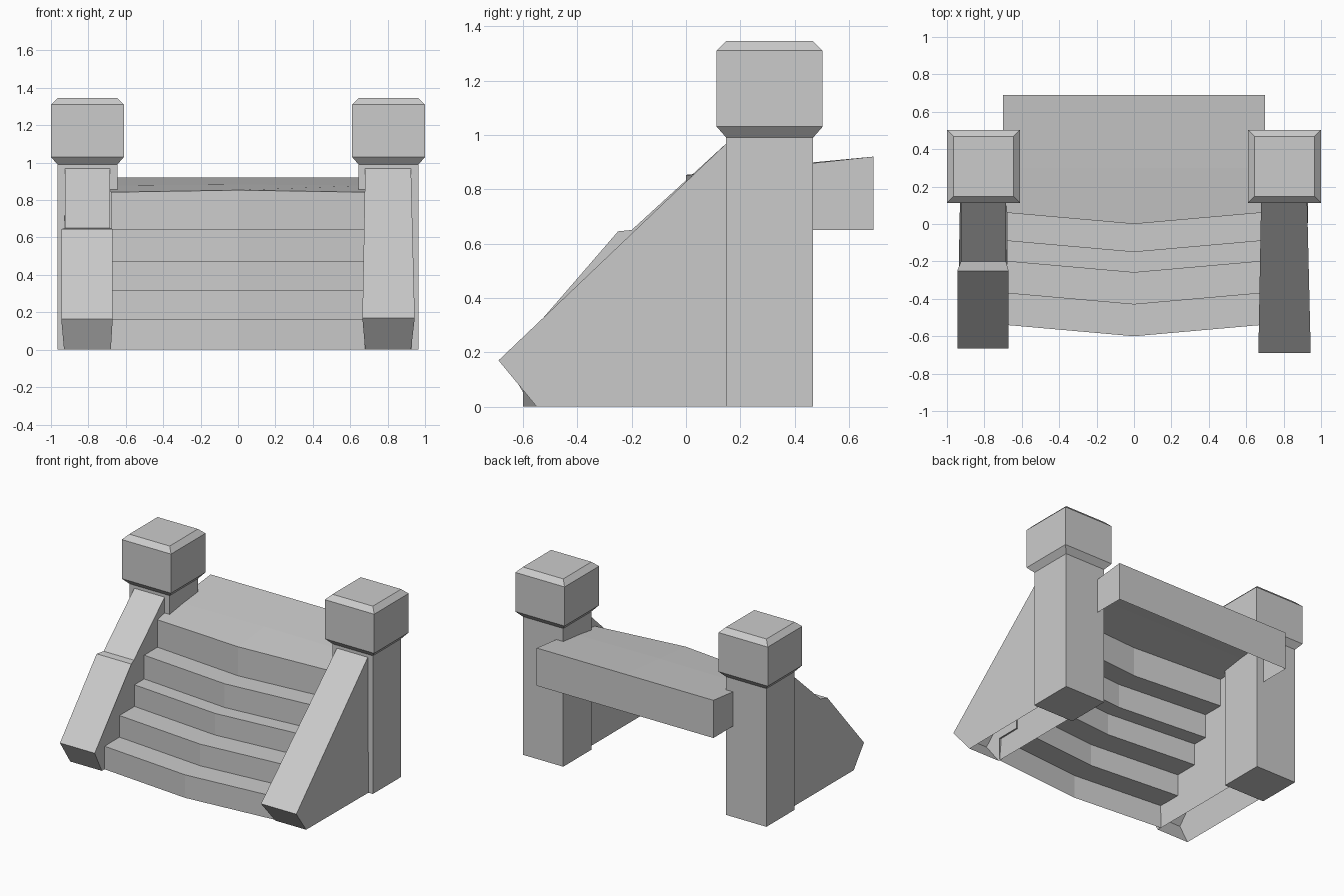
import bpy
import bmesh

if "Cube" in bpy.data.objects:
    bpy.data.objects.remove(bpy.data.objects["Cube"], do_unlink=True)

stone = bpy.data.materials.new("grey_stone")
stone.use_nodes = True
GREY = (0.6, 0.6, 0.6, 1)
stone.diffuse_color = GREY
stone.node_tree.nodes["Principled BSDF"].inputs["Base Color"].default_value = GREY


def make_object(name, bm):
    mesh = bpy.data.meshes.new(name)
    bm.to_mesh(mesh)
    bm.free()
    mesh.materials.append(stone)
    obj = bpy.data.objects.new(name, mesh)
    bpy.context.collection.objects.link(obj)
    return obj


def square_stack(name, cx, cy, rings):
    """Square column from (half width, height) rings, closed at both ends."""
    bm = bmesh.new()
    loops = [[bm.verts.new((cx + sx * h, cy + sy * h, z))
              for sx, sy in ((-1, -1), (1, -1), (1, 1), (-1, 1))]
             for h, z in rings]
    for low, high in zip(loops, loops[1:]):
        for i in range(4):
            j = (i + 1) % 4
            bm.faces.new((low[i], low[j], high[j], high[i]))
    bm.faces.new(loops[0][::-1])
    bm.faces.new(loops[-1])
    make_object(name, bm)


def side_wall(name, side, profile):
    """Sloping wall, open below, from (y, z, inner x, outer x) points."""
    bm = bmesh.new()
    inner = [bm.verts.new((side * a, y, z)) for y, z, a, b in profile]
    outer = [bm.verts.new((side * b, y, z)) for y, z, a, b in profile]
    bm.faces.new(inner)
    bm.faces.new(outer[::-1])
    for i in range(1, len(profile) - 1):
        bm.faces.new((inner[i], outer[i], outer[i + 1], inner[i + 1]))
    bmesh.ops.recalc_face_normals(bm, faces=bm.faces)
    make_object(name, bm)


# Gate posts with chamfered caps
for label, side in (("left", 1), ("right", -1)):
    x = side * 0.805
    square_stack(label + "_post", x, 0.308, [(0.16, 0), (0.16, 1.0)])
    square_stack(label + "_post_cap", x, 0.308,
                 [(0.16, 0.99), (0.195, 1.03), (0.195, 1.31), (0.16, 1.345)])

# Sloping side walls; the right one has a raised break halfway
side_wall("left_side_wall", 1, [
    (0.15, 0, 0.68, 0.93), (0.15, 0.97, 0.68, 0.925),
    (-0.69, 0.17, 0.665, 0.945), (-0.55, 0, 0.68, 0.925)])
side_wall("right_side_wall", -1, [
    (0.15, 0, 0.68, 0.93), (0.15, 0.97, 0.685, 0.925),
    (-0.2, 0.65, 0.685, 0.925), (-0.25, 0.645, 0.67, 0.945),
    (-0.665, 0.165, 0.67, 0.945), (-0.57, 0, 0.68, 0.93)])

# Bowed steps: rows of (half width, centre y, centre z, edge y, edge z)
fronts = [-0.6, -0.43, -0.26, -0.15, 0.0]
heights = [0, 0.165, 0.32, 0.475, 0.645]
rows = []
for i, y in enumerate(fronts):
    rows.append((0.68, y, heights[i], y + 0.06, heights[i]))
    if i < 4:
        rows.append((0.68, y, heights[i + 1], y + 0.06, heights[i + 1]))
# Landing and its back face
rows += [(0.68, 0, 0.853, 0.06, 0.842), (0.70, 0.3, 0.883, 0.3, 0.878),
         (0.70, 0.69, 0.92, 0.69, 0.92), (0.70, 0.69, 0.65, 0.69, 0.65)]
bm = bmesh.new()
grid = [[bm.verts.new(p) for p in ((-w, ey, ez), (0, cy, cz), (w, ey, ez))]
        for w, cy, cz, ey, ez in rows]
for low, high in zip(grid, grid[1:]):
    for j in range(2):
        bm.faces.new((low[j], low[j + 1], high[j + 1], high[j]))
# Landing end walls
for j, side in ((0, -1), (2, 1)):
    corner = bm.verts.new((side * 0.70, 0.3, 0.65))
    ring = [corner, grid[-1][j], grid[-2][j], grid[-3][j]]
    bm.faces.new(ring if side > 0 else ring[::-1])
make_object("steps_and_landing", bm)
